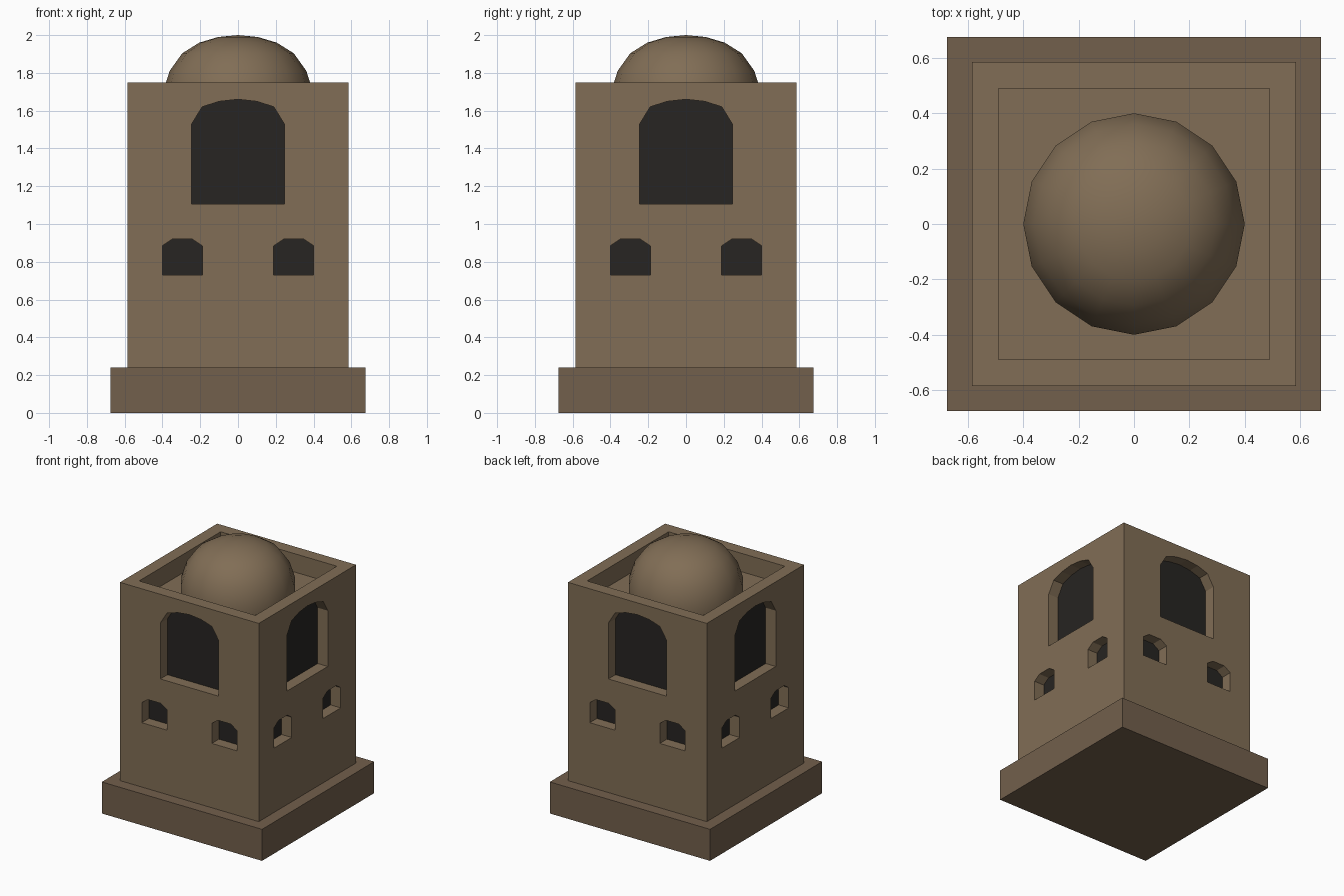
import bpy, bmesh, math
from mathutils import Matrix

if "Cube" in bpy.data.objects:
    bpy.data.objects.remove(bpy.data.objects["Cube"])


def material(name, color):
    m = bpy.data.materials.new(name)
    m.diffuse_color = (*color, 1)
    m.use_nodes = True
    m.node_tree.nodes["Principled BSDF"].inputs["Base Color"].default_value = m.diffuse_color
    return m


clay = material("clay", (0.22, 0.155, 0.092))
dark_clay = material("dark_clay", (0.17, 0.115, 0.072))
shadow = material("shadow", (0.02, 0.018, 0.016))


def add_box(bm, half, z0, z1):
    bmesh.ops.create_cube(bm, size=1, matrix=Matrix.Translation((0, 0, (z0 + z1) / 2))
                          @ Matrix.Diagonal((2 * half, 2 * half, z1 - z0, 1)))


def add_niche(bm, outline, angle):
    # arched prism running from outside the front wall to the niche back
    rot = Matrix.Rotation(angle, 4, 'Z')
    face = bm.faces.new([bm.verts.new(rot @ Matrix.Translation((x, -0.7, z)).translation)
                         for x, z in outline])
    ext = bmesh.ops.extrude_face_region(bm, geom=[face])["geom"]
    bmesh.ops.translate(bm, verts=[v for v in ext if isinstance(v, bmesh.types.BMVert)],
                        vec=rot.to_3x3() @ Matrix.Translation((0, 0.2, 0)).translation)


def finish(bm, name, *mats):
    bmesh.ops.recalc_face_normals(bm, faces=bm.faces[:])
    mesh = bpy.data.meshes.new(name)
    bm.to_mesh(mesh)
    bm.free()
    ob = bpy.data.objects.new(name, mesh)
    bpy.context.collection.objects.link(ob)
    for m in mats:
        mesh.materials.append(m)
    return ob


def arch(half_profile, cx=0):
    # mirror a right-hand profile (bottom to top) around x = cx
    right = [(cx + x, z) for x, z in half_profile]
    left = [(cx - x, z) for x, z in reversed(half_profile) if x > 0]
    return right + left


# Plinth
bm = bmesh.new()
add_box(bm, 0.675, 0, 0.24)
finish(bm, "plinth", dark_clay)

# Tower walls
bm = bmesh.new()
add_box(bm, 0.585, 0.24, 1.75)
tower = finish(bm, "tower", clay, shadow)

# Cutter: roof recess and the windows on all four sides
big = [(0.245, 1.105), (0.245, 1.53), (0.19, 1.62), (0.1, 1.649), (0, 1.66)]
small = [(0.106, 0.73), (0.106, 0.884), (0.053, 0.92)]
bm = bmesh.new()
add_box(bm, 0.49, 1.61, 2.0)
for i in range(4):
    for outline in (arch(big), arch(small, -0.295), arch(small, 0.295)):
        add_niche(bm, outline, i * math.pi / 2)
cutter = finish(bm, "opening_cutter", clay)
cutter.hide_render = True

cut = tower.modifiers.new("openings", 'BOOLEAN')
cut.operation = 'DIFFERENCE'
cut.solver = 'EXACT'
cut.object = cutter
bpy.context.view_layer.objects.active = tower
bpy.ops.object.modifier_apply(modifier=cut.name)
bpy.data.objects.remove(cutter)

# Dark window backs
for p in tower.data.polygons:
    facing = p.normal.x * p.center.x + p.normal.y * p.center.y
    p.material_index = 1 if 0.45 < facing < 0.55 else 0

# Dome, a lathed profile with 16 sides
profile = [(0.4, 1.61), (0.4, 1.69), (0.362, 1.81), (0.295, 1.904),
           (0.205, 1.96), (0.105, 1.99), (0, 2.0)]
bm = bmesh.new()
verts = [bm.verts.new((r, 0, z)) for r, z in profile]
edges = [bm.edges.new(pair) for pair in zip(verts, verts[1:])]
bmesh.ops.spin(bm, geom=verts + edges, axis=(0, 0, 1), cent=(0, 0, 0),
               angle=2 * math.pi, steps=16)
bmesh.ops.remove_doubles(bm, verts=bm.verts[:], dist=1e-4)
dome = finish(bm, "dome", clay)
bpy.ops.object.select_all(action='DESELECT')
dome.select_set(True)
bpy.context.view_layer.objects.active = dome
bpy.ops.object.shade_smooth_by_angle(angle=math.radians(45))
